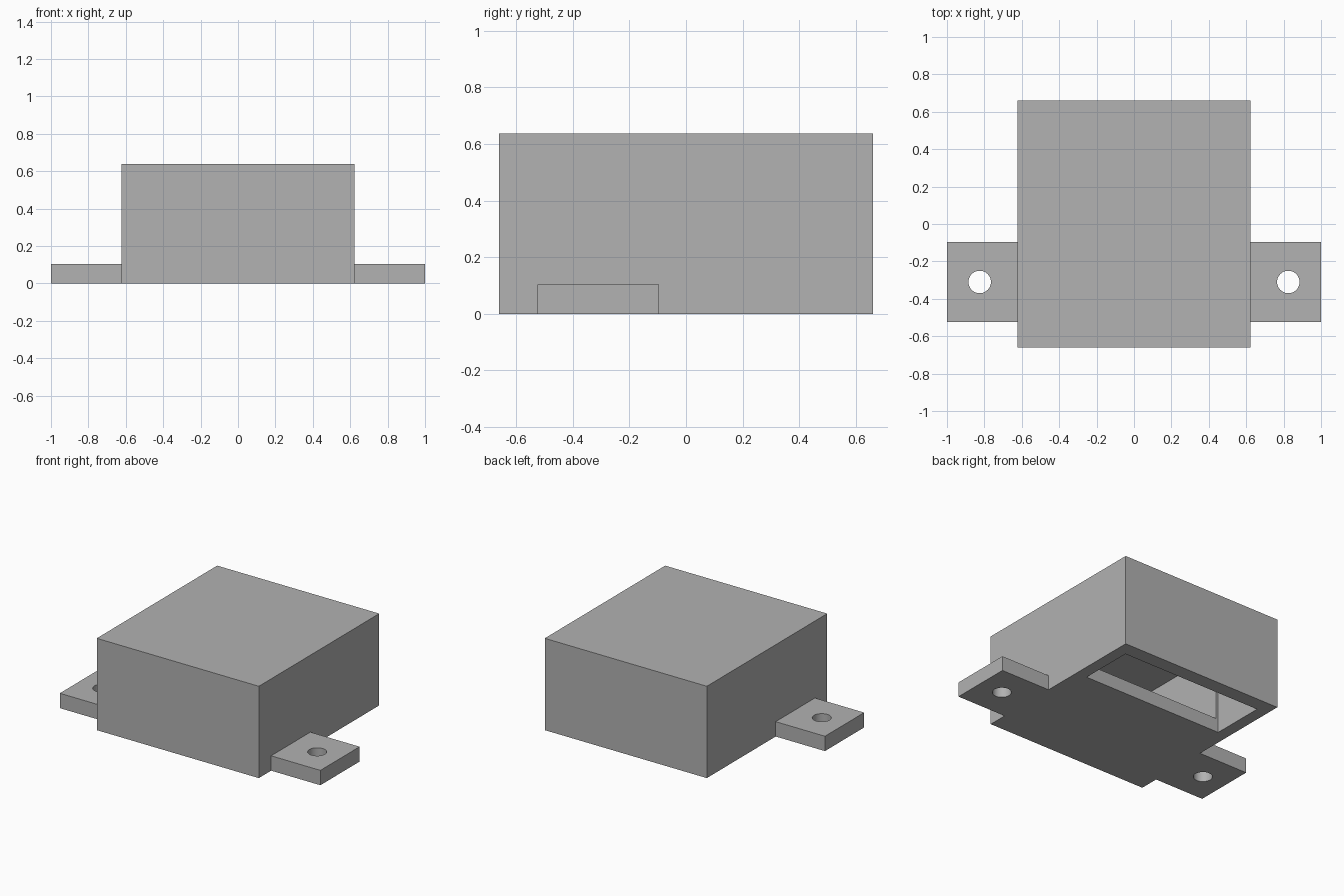
import bpy

cube = bpy.data.objects.get("Cube")
if cube:
    bpy.data.objects.remove(cube, do_unlink=True)

gray = bpy.data.materials.new("plain gray")
gray.use_nodes = True
colour = (0.445, 0.445, 0.445, 1)
gray.diffuse_color = colour
gray.node_tree.nodes["Principled BSDF"].inputs["Base Color"].default_value = colour


def box(name, low, high):
    """Box between two opposite corners."""
    centre = [(a + b) / 2 for a, b in zip(low, high)]
    bpy.ops.mesh.primitive_cube_add(size=1, location=centre)
    ob = bpy.context.object
    ob.name = name
    ob.scale = [b - a for a, b in zip(low, high)]
    bpy.ops.object.transform_apply(location=True, rotation=False, scale=True)
    ob.data.materials.append(gray)
    return ob


def cut(target, cutter):
    """Subtract the cutter from the target and discard the cutter."""
    cutter.hide_render = True
    mod = target.modifiers.new("cut", 'BOOLEAN')
    mod.operation = 'DIFFERENCE'
    mod.solver = 'EXACT'
    mod.object = cutter
    bpy.ops.object.select_all(action='DESELECT')
    target.select_set(True)
    bpy.context.view_layer.objects.active = target
    bpy.ops.object.modifier_apply(modifier=mod.name)
    bpy.data.objects.remove(cutter, do_unlink=True)


half_width, half_depth, height = 0.622, 0.66, 0.637
ceiling, floor = 0.57, 0.095

# Hollow housing: main cavity above the floor, slot through the floor at the back
housing = box("housing", (-half_width, -half_depth, 0), (half_width, half_depth, height))
cut(housing, box("cavity_cutter", (-0.522, -0.56, floor), (0.522, 0.4, ceiling)))
cut(housing, box("slot_cutter", (-0.54, 0.18, -0.1), (0.54, 0.56, ceiling)))

# Mounting tabs with round screw holes
for side, label in ((1, "left"), (-1, "right")):
    inner, outer = sorted((side * half_width, side * 1.0))
    tab = box(label + "_mounting_tab", (inner, -0.525, 0), (outer, -0.095, 0.103))
    bpy.ops.mesh.primitive_cylinder_add(vertices=48, radius=0.06, depth=0.5,
                                        location=(side * 0.825, -0.31, 0.05))
    hole = bpy.context.object
    hole.data.materials.append(gray)
    cut(tab, hole)
    bpy.ops.object.shade_smooth_by_angle()
